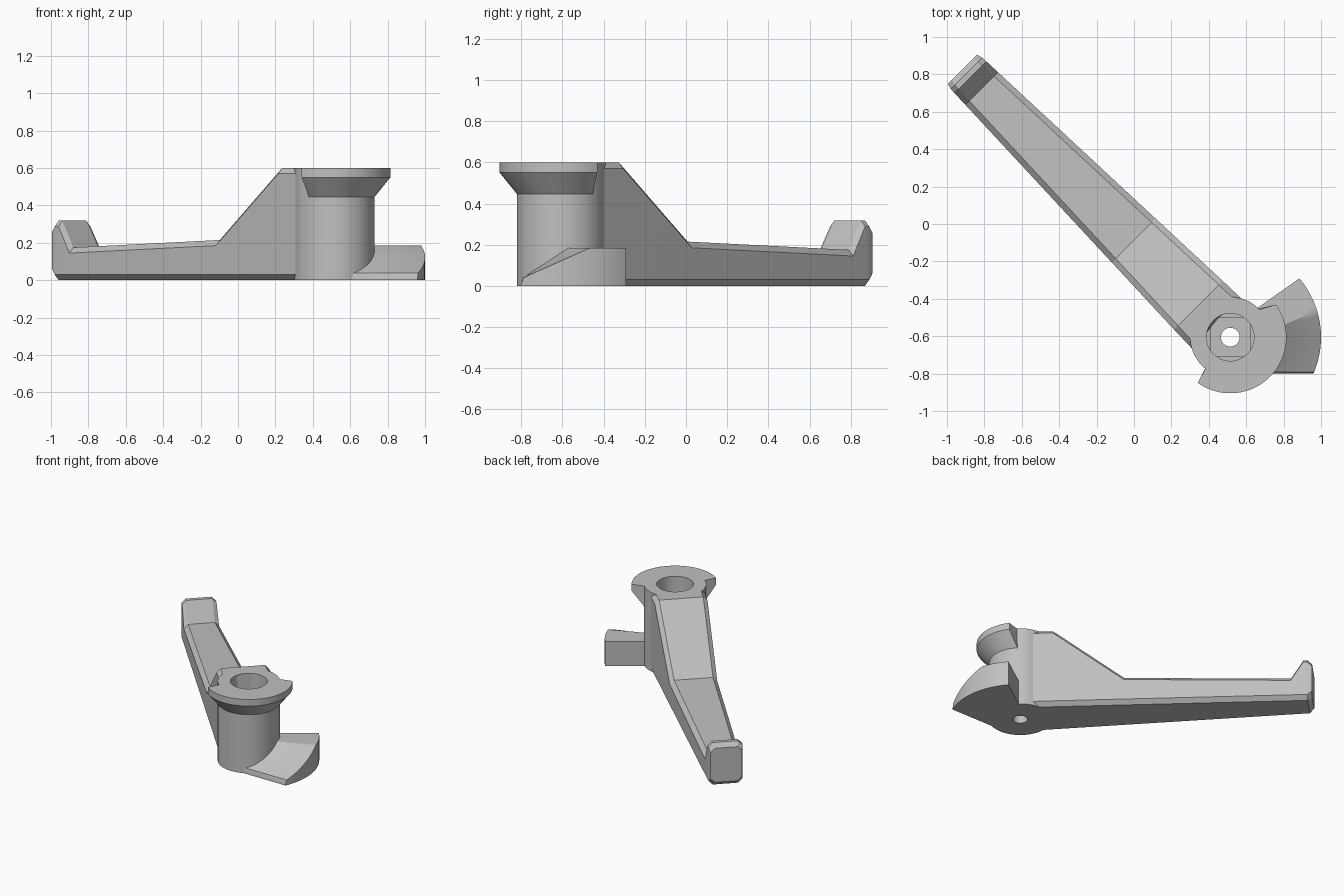
import bpy
import bmesh
from math import sin, cos, asin, radians, sqrt, pi

cube = bpy.data.objects.get("Cube")
if cube:
    bpy.data.objects.remove(cube)

HUB = (0.515, -0.605, 0)      # axis of the hub
HUB_R, BORE_R, HOLE_R, HEIGHT = 0.215, 0.127, 0.05, 0.6

grey = bpy.data.materials.new("plain grey")
grey.use_nodes = True
grey.diffuse_color = (0.53, 0.53, 0.53, 1)
grey.node_tree.nodes["Principled BSDF"].inputs["Base Color"].default_value = grey.diffuse_color


def loft(name, rings, cyclic=False):
    """Skin closed rings of equal size; cap the ends or join them."""
    bm = bmesh.new()
    rows = [[bm.verts.new(p) for p in ring] for ring in rings]
    n = len(rows[0])
    pairs = list(zip(rows, rows[1:])) + ([(rows[-1], rows[0])] if cyclic else [])
    for a, b in pairs:
        for i in range(n):
            j = (i + 1) % n
            bm.faces.new((a[i], a[j], b[j], b[i]))
    if not cyclic:
        bm.faces.new(rows[0])
        bm.faces.new(rows[-1])
    bmesh.ops.recalc_face_normals(bm, faces=bm.faces)
    mesh = bpy.data.meshes.new(name)
    bm.to_mesh(mesh)
    bm.free()
    mesh.materials.append(grey)
    ob = bpy.data.objects.new(name, mesh)
    ob.location = HUB
    bpy.context.collection.objects.link(ob)
    bpy.ops.object.select_all(action="DESELECT")
    ob.select_set(True)
    bpy.context.view_layer.objects.active = ob
    bpy.ops.object.shade_smooth_by_angle(angle=radians(25))
    return ob


def lerp(a, b, t):
    return a + (b - a) * t


def arc(r, start, end, z, count, limit=9):
    """Arc of points in degrees; limit squares the arc off."""
    pts = []
    for i in range(count):
        a = radians(lerp(start, end, i / (count - 1)))
        x, y = (max(-limit, min(limit, r * f(a))) for f in (cos, sin))
        pts.append((x, y, z))
    return pts


# Hub: outer wall, bore, squared recess and through hole
def circle(r, z, limit=9):
    return arc(r, 0, 360, z, 73, limit)[:-1]


FLOOR, RECESS, SQUARE = 0.15, 0.12, 0.104
loft("hub", [circle(HUB_R, 0), circle(HUB_R, HEIGHT),
             circle(BORE_R, HEIGHT), circle(BORE_R, FLOOR),
             circle(BORE_R, FLOOR, SQUARE), circle(BORE_R, RECESS, SQUARE),
             circle(HOLE_R, RECESS), circle(HOLE_R, 0)], cyclic=True)


# Flange: half-round collar with a conical underside
def flange_ring(r, start, end, z):
    return arc(r, start, end, z, 40) + arc(0.205, 45, -129, z, 40)


loft("flange", [flange_ring(HUB_R, -129, 45, 0.445),
                flange_ring(0.3, -125.5, 35.5, 0.55),
                flange_ring(0.3, -125.5, 35.5, HEIGHT)])


# Arm: chamfered, tapering lever with an upturned tip
def arm_section(s, low, high, trim=0.0, setback=0.0):
    half, c = lerp(0.193, 0.118, s / 2.025) - trim, 0.03
    side = [(half - c, low, s), (half, low + c, s - setback),
            (half, high - c, s - setback), (half - c, high, s)]
    outline = side + [(-n, z, t) for n, z, t in reversed(side)]
    k = sqrt(0.5)
    return [((n - t) * k, (n + t) * k, z) for n, z, t in outline]


loft("arm", [arm_section(0.13, 0, HEIGHT, setback=0.035),
             arm_section(0.24, 0, HEIGHT),
             arm_section(0.73, 0, 0.215),
             arm_section(1.88, 0, 0.175),
             arm_section(1.965, 0, 0.318),
             arm_section(1.995, 0, 0.318),
             arm_section(2.025, 0.03, 0.288, trim=0.008)])

# Cam foot: sector with a ramp climbing to a flat top
TOP, FRONT = 0.185, -0.195
radii = [lerp(0.2, 0.485, i / 6) for i in range(7)]


def cam_section(ramp, flat, z):
    top, bottom = [], []
    for r in radii:
        crest = lerp(0.03, 0.14, (r - 0.2) / 0.285)
        a = asin(lerp(FRONT, crest, ramp) / r)
        a = lerp(a, radians(35.2) + asin(0.044 / r), flat)
        top.append((r * cos(a), r * sin(a), z))
        bottom.append((r * cos(a), r * sin(a), 0))
    return top + bottom[::-1]


sections = [cam_section(0, 0, 0.01)]
for i in range(17):
    t = lerp(0.03, 1, i / 16)
    sections.append(cam_section(t, 0, lerp(0.035, TOP, t)))
for i in range(1, 7):
    sections.append(cam_section(1, i / 6, TOP))
loft("cam_foot", sections)
